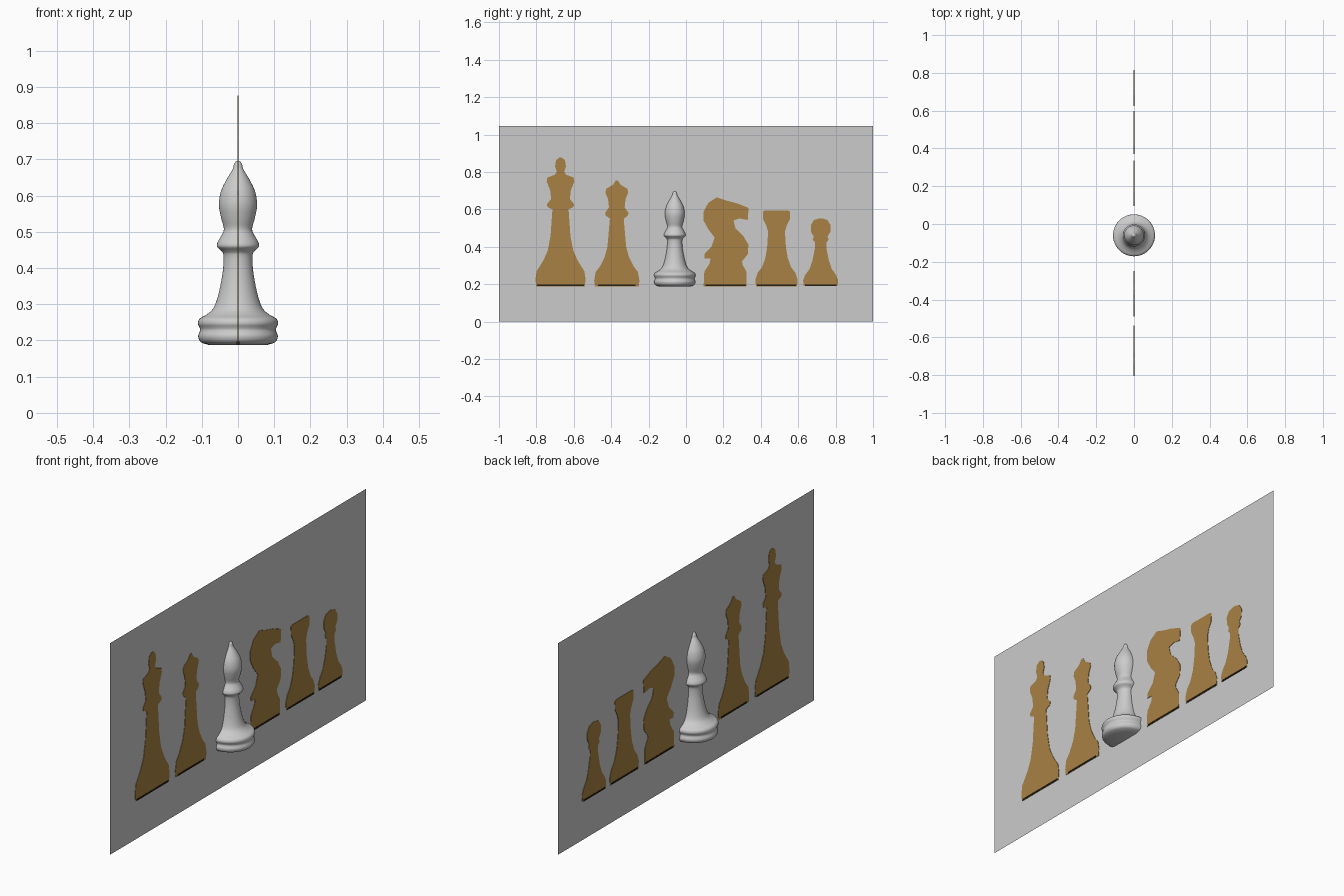
import bpy, bmesh, math
from mathutils import Vector

if "Cube" in bpy.data.objects:
    bpy.data.objects.remove(bpy.data.objects["Cube"])


def material(name, rgb):
    m = bpy.data.materials.new(name)
    m.diffuse_color = (*rgb, 1)
    m.use_nodes = True
    m.node_tree.nodes["Principled BSDF"].inputs["Base Color"].default_value = m.diffuse_color
    return m


GREY = material("light grey", (0.6, 0.6, 0.6))
BROWN = material("golden brown", (0.39, 0.22, 0.056))
DARK = material("dark brown", (0.02, 0.014, 0.005))


def finish(name, bm, mat):
    me = bpy.data.meshes.new(name)
    bm.to_mesh(me)
    bm.free()
    ob = bpy.data.objects.new(name, me)
    bpy.context.collection.objects.link(ob)
    me.materials.append(mat)
    return ob


def plate(name, outline, mat, thick):
    """Flat plate in the y-z plane, showing on both sides of the board."""
    bm = bmesh.new()
    f = bm.faces.new([bm.verts.new((-thick / 2, y, z)) for y, z in outline])
    ext = bmesh.ops.extrude_face_region(bm, geom=[f], use_keep_orig=True)
    moved = [v for v in ext["geom"] if isinstance(v, bmesh.types.BMVert)]
    bmesh.ops.translate(bm, verts=moved, vec=(thick, 0, 0))
    bmesh.ops.recalc_face_normals(bm, faces=bm.faces)
    return finish(name, bm, mat)


def mirrored(cy, half):
    """Closed symmetric outline from (half width, z) points."""
    return [(cy + w, z) for w, z in half] + [(cy - w, z) for w, z in reversed(half)]


def catmull(pts, n=4):
    p = [Vector(q) for q in [pts[0]] + pts + [pts[-1]]]
    out = []
    for a, b, c, d in zip(p, p[1:], p[2:], p[3:]):
        for i in range(n):
            t = i / n
            out.append(0.5 * (2 * b + (c - a) * t + (2 * a - 5 * b + 4 * c - d) * t * t
                              + (3 * b - a - 3 * c + d) * t ** 3))
    return out + [p[-1]]


# Backboard: a single thin sheet
bm = bmesh.new()
bm.faces.new([bm.verts.new((0, y, z)) for y, z in
              ((-1, 0), (1, 0), (1, 1.045), (-1, 1.045))])
finish("backboard", bm, GREY)

# Flat symmetric silhouettes: centre y and (half width, z)
silhouettes = {
    "king_silhouette": (-0.671, [
        (.13, .188), (.134, .225), (.128, .27), (.108, .30), (.09, .33), (.068, .38),
        (.053, .46), (.043, .60), (.07, .612), (.072, .628), (.05, .655), (.055, .70),
        (.074, .75), (.07, .77), (.03, .785), (.02, .80), (.029, .83), (.024, .862),
        (.008, .876)]),
    "queen_silhouette": (-0.370, [
        (.117, .188), (.121, .22), (.113, .265), (.09, .295), (.065, .345), (.05, .40),
        (.037, .55), (.06, .567), (.062, .582), (.042, .61), (.047, .655), (.061, .69),
        (.056, .71), (.02, .732), (.006, .754)]),
    "rook_silhouette": (0.484, [
        (.11, .188), (.113, .225), (.1, .262), (.078, .29), (.06, .34), (.05, .40),
        (.045, .48), (.055, .515), (.071, .545), (.073, .588), (.06, .594)]),
    "pawn_silhouette": (0.720, [
        (.09, .19), (.094, .22), (.082, .25), (.06, .28), (.044, .325), (.031, .39),
        (.03, .422), (.043, .438), (.037, .455), (.052, .48), (.053, .515),
        (.036, .543), (.01, .551)]),
}
for name, (cy, half) in silhouettes.items():
    plate(name, mirrored(cy, half), BROWN, 0.004)

# Horse-head silhouette, facing +y
plate("knight_silhouette", [
    (.094, .188), (.323, .188), (.324, .265), (.302, .305), (.30, .322), (.33, .36),
    (.334, .41), (.308, .455), (.265, .497), (.254, .54), (.285, .551), (.33, .543),
    (.335, .607), (.275, .631), (.216, .647), (.165, .664), (.12, .636), (.094, .588),
    (.094, .54), (.12, .492), (.153, .45), (.136, .40), (.098, .36), (.1, .337),
    (.131, .337), (.126, .31), (.098, .267)], BROWN, 0.004)

# Dark line under each flat piece
for name, cy, w in (("king", -.671, .125), ("queen", -.370, .1), ("knight", .212, .108),
                    ("rook", .484, .105), ("pawn", .72, .085)):
    plate(name + "_base_line", mirrored(cy, [(w, .189), (w, .197)]), DARK, 0.007)

# Turned bishop, standing through the board
profile = catmull([
    (.078, .187), (.102, .195), (.110, .211), (.105, .227), (.106, .235), (.111, .247),
    (.106, .260), (.086, .272), (.068, .289), (.056, .32), (.047, .36), (.041, .40),
    (.040, .435), (.046, .447), (.058, .459), (.056, .472), (.047, .488), (.039, .507),
    (.046, .536), (.052, .565), (.052, .588), (.046, .615), (.033, .642), (.021, .662),
    (.014, .675), (.011, .687), (.006, .694)])
SEG = 48
bm = bmesh.new()
rings = [[bm.verts.new((p.x * math.cos(a), p.x * math.sin(a) - .06, p.y))
          for a in (2 * math.pi * i / SEG for i in range(SEG))] for p in profile]
for r, s in zip(rings, rings[1:]):
    for i in range(SEG):
        j = (i + 1) % SEG
        bm.faces.new((r[i], r[j], s[j], s[i]))
bm.faces.new(rings[0][::-1])
tip = bm.verts.new((0, -.06, .697))
for i in range(SEG):
    bm.faces.new((rings[-1][i], rings[-1][(i + 1) % SEG], tip))
bishop = finish("bishop", bm, GREY)
bpy.context.view_layer.objects.active = bishop
bishop.select_set(True)
bpy.ops.object.shade_smooth_by_angle(angle=math.radians(50))
